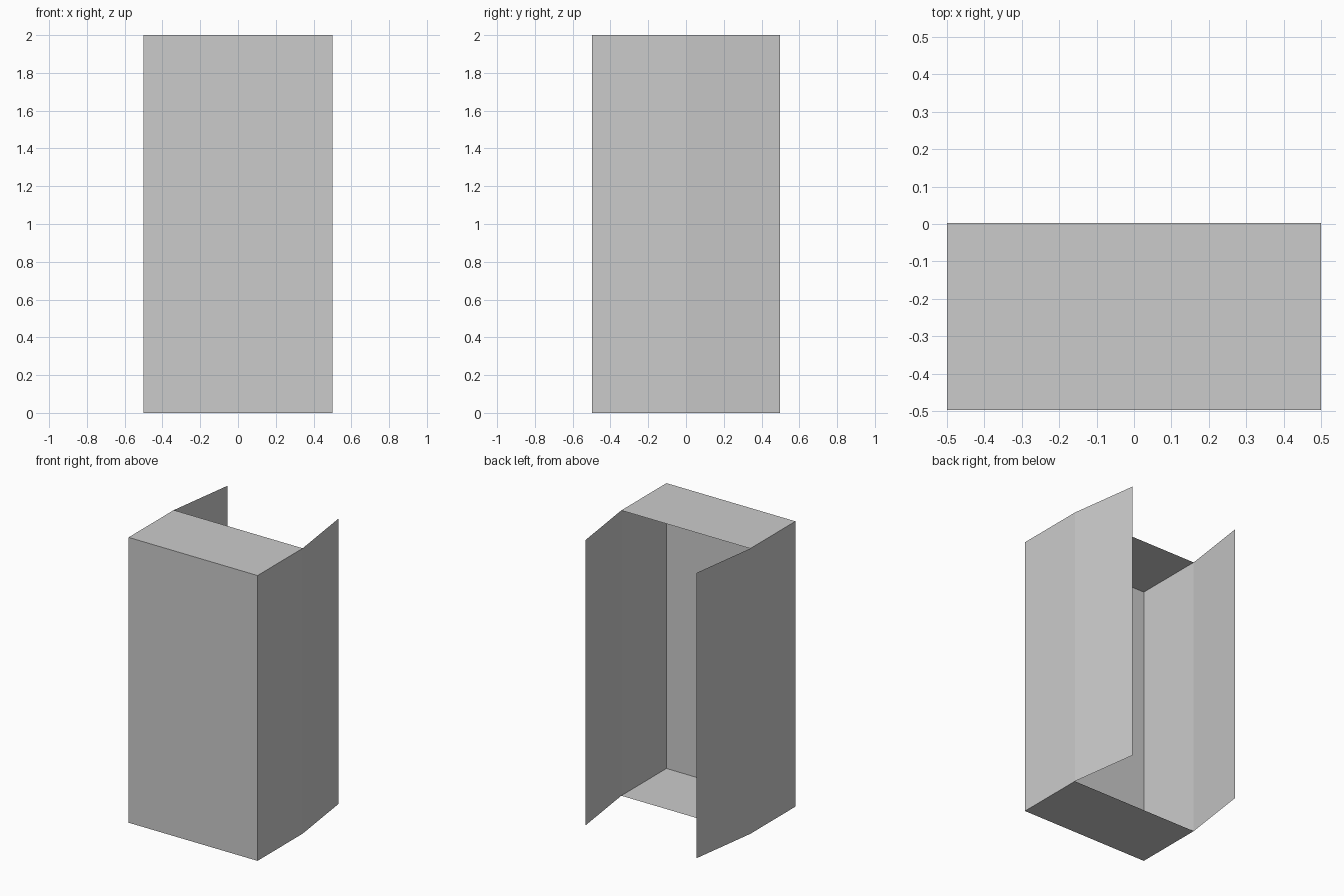
import bpy, bmesh, math
from mathutils import Matrix, Vector

if "Cube" in bpy.data.objects:
    bpy.data.objects.remove(bpy.data.objects["Cube"])

WIDTH, DEPTH, HEIGHT = 1.0, 0.5, 2.0
ANGLE = math.radians(8)                      # doors swing slightly inward
HINGE_Y = (DEPTH - DEPTH * math.cos(ANGLE)) / 2   # centres the whole in y


def finish(name, bm):
    mesh = bpy.data.meshes.new(name)
    bm.to_mesh(mesh)
    bm.free()
    obj = bpy.data.objects.new(name, mesh)
    bpy.context.collection.objects.link(obj)
    return obj


# Cabinet shell: a thin-walled box, open at the back
bm = bmesh.new()
bmesh.ops.create_cube(bm, size=1)
bmesh.ops.scale(bm, vec=(WIDTH, DEPTH, HEIGHT), verts=bm.verts)
bmesh.ops.translate(bm, vec=(0, HINGE_Y - DEPTH / 2, HEIGHT / 2), verts=bm.verts)
bm.normal_update()
back = [f for f in bm.faces if f.normal.y > 0.9]
bmesh.ops.delete(bm, geom=back, context='FACES_ONLY')
finish("cabinet_shell", bm)

# Doors: single sheets hinged on the open edges, mirrored left and right
for side, name in ((1, "right_door"), (-1, "left_door")):
    bm = bmesh.new()
    corners = [(0, 0, 0), (0, DEPTH, 0), (0, DEPTH, HEIGHT), (0, 0, HEIGHT)]
    if side < 0:
        corners.reverse()                    # keep normals facing outward
    bm.faces.new([bm.verts.new(c) for c in corners])
    bmesh.ops.rotate(bm, verts=bm.verts, cent=(0, 0, 0),
                     matrix=Matrix.Rotation(side * ANGLE, 3, 'Z'))
    bm.normal_update()
    door = finish(name, bm)
    door.location = Vector((side * WIDTH / 2, HINGE_Y, 0))
